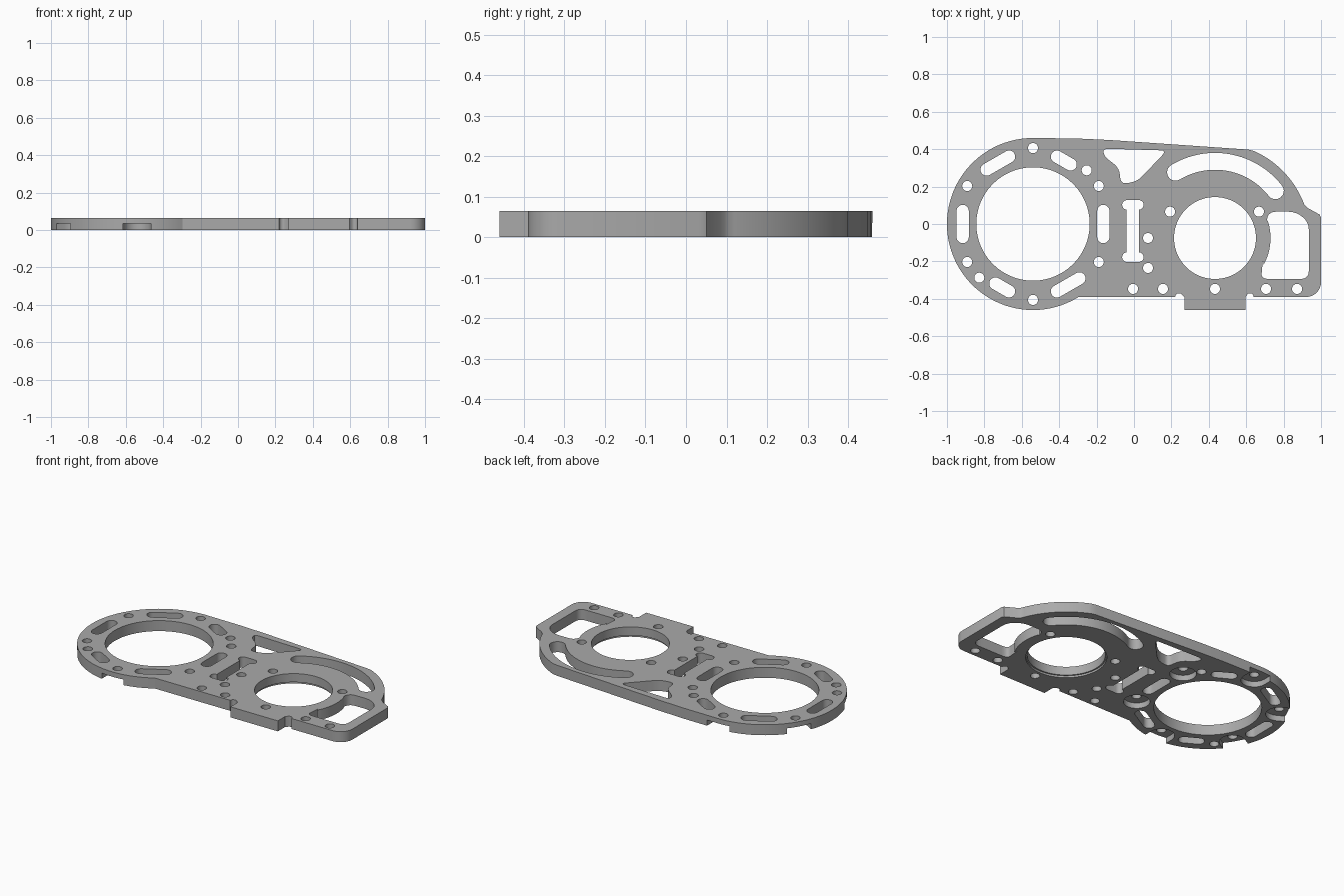
import bpy, bmesh
from math import sin, cos, radians, pi, atan2, degrees
from mathutils import Vector

if "Cube" in bpy.data.objects:
    bpy.data.objects.remove(bpy.data.objects["Cube"], do_unlink=True)

T = 0.065                 # plate thickness
BIG, SMALL = (-0.54, 0.0), (0.433, -0.075)   # bore centres
RING = range(30, 390, 60)                    # bolt angles around the big bore


def polar(c, r, deg):
    return (c[0] + r * cos(radians(deg)), c[1] + r * sin(radians(deg)))


def arc(c, r, a0, a1, n=16):
    return [polar(c, r, a0 + (a1 - a0) * i / n) for i in range(n + 1)]


def circle(c, r, n=32):
    return arc(c, r, 0, 360, n)[:-1]


def slot(c, length, width, deg):
    """Straight slot with round ends, running along angle deg."""
    h = (length - width) / 2
    return (arc(polar(c, h, deg), width / 2, deg - 90, deg + 90, 10)
            + arc(polar(c, -h, deg), width / 2, deg + 90, deg + 270, 10))


def arc_slot(c, r, half, a0, a1):
    """Curved slot with round ends."""
    return (arc(c, r + half, a0, a1, 32)
            + arc(polar(c, r, a1), half, a1, a1 + 180, 10)[1:-1]
            + arc(c, r - half, a1, a0, 32)
            + arc(polar(c, r, a0), half, a0 + 180, a0 + 360, 10)[1:-1])


def rounded(points, r, n=5):
    """Round polygon corners with short quadratic curves."""
    out = []
    pts = [Vector(p) for p in points]
    for i, p in enumerate(pts):
        a, b = pts[i - 1] - p, pts[(i + 1) % len(pts)] - p
        p0 = p + a.normalized() * min(r, a.length * 0.45)
        p1 = p + b.normalized() * min(r, b.length * 0.45)
        for k in range(n + 1):
            t = k / n
            out.append(tuple(p0 * (1 - t) ** 2 + p * 2 * t * (1 - t) + p1 * t * t))
    return out


def prisms(name, profiles, z0, z1):
    """One object holding an upright prism for each profile."""
    bm = bmesh.new()
    for pts in profiles:
        face = bm.faces.new([bm.verts.new((x, y, z0)) for x, y in pts])
        top = bmesh.ops.extrude_face_region(bm, geom=[face])["geom"]
        bmesh.ops.translate(bm, vec=(0, 0, z1 - z0),
                            verts=[v for v in top if isinstance(v, bmesh.types.BMVert)])
    bmesh.ops.recalc_face_normals(bm, faces=bm.faces)
    mesh = bpy.data.meshes.new(name)
    bm.to_mesh(mesh)
    bm.free()
    obj = bpy.data.objects.new(name, mesh)
    bpy.context.collection.objects.link(obj)
    return obj


def cut(target, name, profiles, z0=-0.05, z1=T + 0.05):
    tool = prisms(name, profiles, z0, z1)
    tool.hide_render = True
    mod = target.modifiers.new(name, "BOOLEAN")
    mod.operation, mod.solver, mod.object = "DIFFERENCE", "EXACT", tool
    bpy.context.view_layer.objects.active = target
    bpy.ops.object.modifier_apply(modifier=mod.name)
    bpy.data.objects.remove(tool, do_unlink=True)


# Plate outline: big round end, sloping top, round shoulder, square tab
start = degrees(atan2(-0.39, 0.244)) + 360
outline = arc(BIG, 0.46, 88, start, 80)
outline += arc((0.24, -0.39), 0.02, 180, 60, 6)
outline += [(0.27, -0.39), (0.27, -0.46), (0.595, -0.46), (0.595, -0.39)]
outline += arc((0.62, -0.39), 0.02, 120, 0, 6)
outline += arc((0.92, -0.31), 0.08, -90, 0, 10)
outline += [(1.0, 0.035), (0.993, 0.05), (0.93, 0.085), (0.918, 0.096)]
outline += arc(SMALL, 0.51, 20.5, 66, 24)
outline += [(0.61, 0.398), (-0.13, 0.449), (-0.3, 0.457)]
plate = prisms("mounting_plate", [outline], 0, T)

# Main bores
cut(plate, "bores", [circle(BIG, 0.303, 96), circle(SMALL, 0.219, 80)])
cut(plate, "bore_step", [circle(SMALL, 0.228, 80)], -0.05, 0.012)

# Relief pockets on the underside, open towards the rim
pockets = [slot(polar(BIG, 0.405 + 0.05, a), 0.25, 0.15, a) if 60 < a < 300
           else circle(polar(BIG, 0.405, a), 0.075) for a in RING]
cut(plate, "bolt_pockets", pockets, -0.05, 0.035)

# Bolt holes
holes = [polar(BIG, 0.406, a) for a in [*RING, 45, 225]]
holes += [(x, -0.347) for x in (-0.005, 0.155, 0.433, 0.706, 0.872)]
holes += [(0.075, -0.075), (0.075, -0.235), (0.193, 0.066), (0.668, 0.066)]
cut(plate, "bolt_holes", [circle(p, 0.027, 24) for p in holes])

# Straight slots around the big bore, two of them shortened
slots = []
for a in range(0, 360, 60):
    c, length = polar(BIG, 0.376, a), 0.205
    if a in (60, 240):
        c, length = polar(c, 0.027, a + 90), 0.15
    slots.append(slot(c, length, 0.066, a + 90))
cut(plate, "ring_slots", slots)

# Lightening windows
triangle = rounded([(-0.165, 0.403), (0.175, 0.393), (0.03, 0.24), (-0.01, 0.222),
                    (-0.07, 0.215), (-0.08, 0.30), (-0.16, 0.362)], 0.035)
side = rounded([(0.715, 0.066), (0.865, 0.066), (0.935, 0.01), (0.935, -0.294),
                (0.68, -0.294), (0.685, -0.235)], 0.045)
side += arc(SMALL, 0.297, -29, 18, 16)
cut(plate, "windows", [triangle, side, arc_slot(SMALL, 0.41, 0.045, 38, 121)])

# I-shaped slot
cut(plate, "slot_bars", [slot((-0.006, y), 0.115, 0.052, 0) for y in (0.102, -0.177)])
cut(plate, "slot_stem", [[(-0.039, -0.18), (0.027, -0.18), (0.027, 0.1), (-0.039, 0.1)]])

# Grey metal
mat = bpy.data.materials.new("plain_grey")
mat.use_nodes = True
grey = (0.4, 0.4, 0.4, 1)
mat.diffuse_color = grey
mat.node_tree.nodes["Principled BSDF"].inputs["Base Color"].default_value = grey
plate.data.materials.clear()
plate.data.materials.append(mat)

bpy.ops.object.select_all(action="DESELECT")
plate.select_set(True)
bpy.context.view_layer.objects.active = plate
bpy.ops.object.shade_smooth_by_angle(angle=radians(30))
